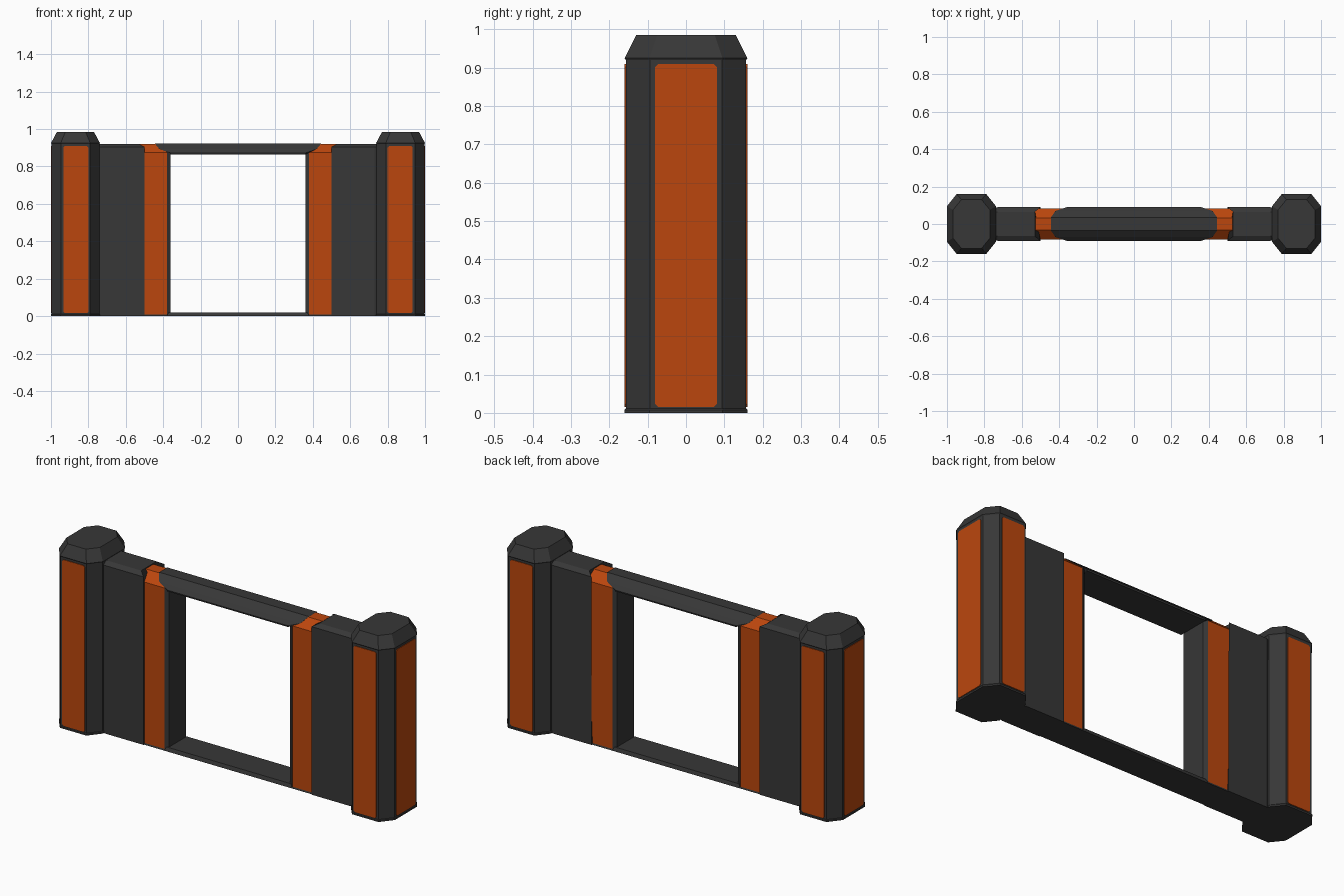
import bpy, bmesh

if "Cube" in bpy.data.objects:
    bpy.data.objects.remove(bpy.data.objects["Cube"])


def material(name, rgb):
    m = bpy.data.materials.new(name)
    m.diffuse_color = (*rgb, 1)
    m.use_nodes = True
    m.node_tree.nodes["Principled BSDF"].inputs["Base Color"].default_value = m.diffuse_color
    return m


DARK = material("charcoal grey", (0.038, 0.038, 0.038))
ORANGE = material("burnt orange", (0.50, 0.062, 0.004))


def loft(name, rings, mat, mirror=""):
    """Skin a list of equal-length point rings, cap the ends, mirror on world axes."""
    bm = bmesh.new()
    vs = [[bm.verts.new(p) for p in r] for r in rings]
    n = len(vs[0])
    for a, b in zip(vs, vs[1:]):
        for i in range(n):
            j = (i + 1) % n
            bm.faces.new((a[i], a[j], b[j], b[i]))
    bm.faces.new(vs[0][::-1])
    bm.faces.new(vs[-1])
    bmesh.ops.recalc_face_normals(bm, faces=bm.faces)
    me = bpy.data.meshes.new(name)
    bm.to_mesh(me)
    bm.free()
    me.materials.append(mat)
    ob = bpy.data.objects.new(name, me)
    bpy.context.collection.objects.link(ob)
    if mirror:
        mod = ob.modifiers.new("mirror", 'MIRROR')
        mod.use_axis = ("X" in mirror, "Y" in mirror, False)
        mod.use_mirror_merge = False
    return ob


def octagon(hw, hh, cx, cy):
    """Chamfered rectangle outline centred on the origin."""
    return [(hw, -hh + cy), (hw, hh - cy), (hw - cx, hh), (-hw + cx, hh),
            (-hw, hh - cy), (-hw, -hh + cy), (-hw + cx, -hh), (hw - cx, -hh)]


def both_sides(pts):
    """Complete a half y-z section symmetrically; x travels with each point."""
    return pts + [(x, -y, z) for x, y, z in reversed(pts)]


# end posts with chamfered caps
PX = 0.869
body = octagon(0.128, 0.157, 0.05, 0.063)
cap = octagon(0.131, 0.16, 0.052, 0.065)
top = octagon(0.099, 0.13, 0.045, 0.055)
loft("post", [[(PX + x, y, z) for x, y in s]
              for s, z in ((cap, 0), (cap, 0.008), (body, 0.012), (body, 0.92),
                           (cap, 0.925), (top, 0.985))], DARK, "X")

# orange inlay plates on the posts
plate = octagon(0.067, 0.447, 0.008, 0.008)
loft("post_front_plate", [[(0.867 + u, y, 0.4625 + v) for u, v in plate]
                          for y in (-0.156, -0.16)], ORANGE, "XY")
plate = octagon(0.081, 0.447, 0.008, 0.008)
loft("post_side_plate", [[(x, u, 0.4625 + v) for u, v in plate]
                         for x in (0.996, 1.0)], ORANGE, "X")

# wall panels with slanted upper ends next to the stripe
loft("wall_panel", [
    both_sides([(0.50, 0.088, 0), (0.50, 0.09, 0.905), (0.53, 0.065, 0.921)]),
    both_sides([(0.73, 0.088, 0), (0.73, 0.09, 0.905), (0.73, 0.065, 0.921)]),
    both_sides([(0.76, 0.076, 0), (0.76, 0.076, 0.905), (0.76, 0.06, 0.921)])],
    DARK, "X")

# orange bands wrapping the wall beside the opening
loft("orange_band", [
    both_sides([(x, 0.082, 0.003), (x, 0.082, 0.874), (x, 0.033, 0.919)])
    for x in (0.378, 0.54)], ORANGE, "X")

# inner jambs of the opening
loft("jamb", [
    both_sides([(x, y, 0), (x, y, 0.88)])
    for x, y in ((0.36, 0.072), (0.38, 0.084), (0.385, 0.07))], DARK, "X")

# top beam with sloping sides and tapered ends
loft("top_beam", [
    both_sides([(s * 0.36, 0.088, 0.864), (s * 0.36, 0.09, 0.872),
                (s * 0.42, 0.07, 0.893), (s * 0.445, 0.034, 0.923)])
    for s in (-1, 1)], DARK)

# floor sill running between the posts
loft("sill", [both_sides([(x, 0.084, 0), (x, 0.084, 0.003), (x, 0.078, 0.02)])
              for x in (-0.75, 0.75)], DARK)
